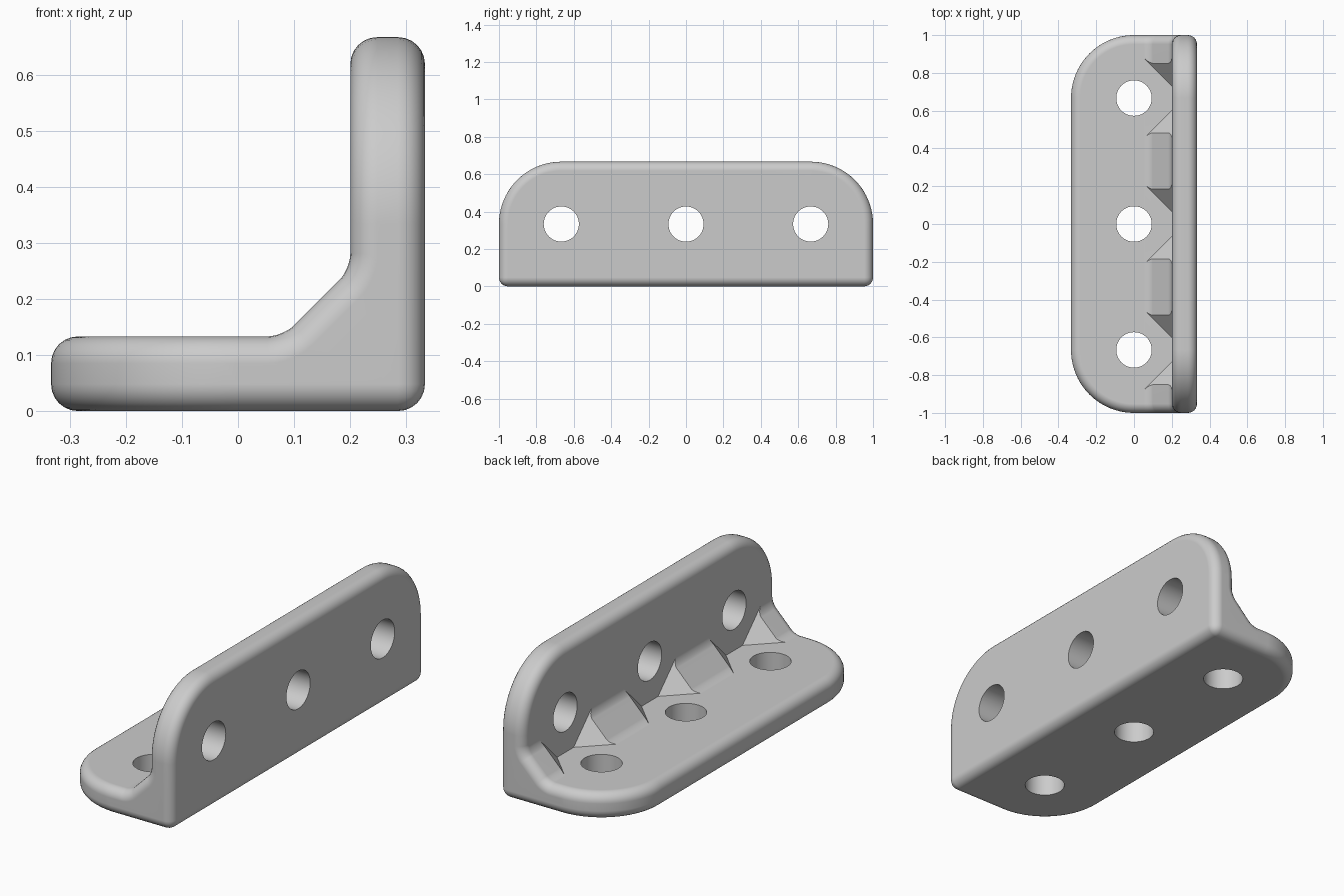
import bpy, bmesh, math
from mathutils import Matrix, Vector

if "Cube" in bpy.data.objects:
    bpy.data.objects.remove(bpy.data.objects["Cube"], do_unlink=True)

W = 1 / 3          # half depth, also flange corner radius
H = 2 / 3          # height
T = 0.133          # plate thickness
INNER = W - T      # inner wall plane
GUSSET = 0.12      # gusset leg length
HOLES = (-H, 0, H)

grey = bpy.data.materials.new("satin grey")
grey.use_nodes = True
grey.diffuse_color = (0.6, 0.6, 0.6, 1)
grey.node_tree.nodes["Principled BSDF"].inputs["Base Color"].default_value = (0.6, 0.6, 0.6, 1)


def make_object(name, bm):
    bmesh.ops.recalc_face_normals(bm, faces=bm.faces)
    mesh = bpy.data.meshes.new(name)
    bm.to_mesh(mesh)
    bm.free()
    mesh.materials.append(grey)
    obj = bpy.data.objects.new(name, mesh)
    bpy.context.collection.objects.link(obj)
    return obj


def bevel(bm, test, offset, segments):
    bmesh.ops.bevel(bm, geom=[e for e in bm.edges if test(e)], offset=offset,
                    segments=segments, profile=0.5, affect='EDGES', clamp_overlap=False)
    bmesh.ops.recalc_face_normals(bm, faces=bm.faces)


def middle(e):
    return (e.verts[0].co + e.verts[1].co) / 2


def along_y(e):
    return abs(e.verts[0].co.y - e.verts[1].co.y) > 1


# Angle profile with a sloping inside corner, extruded along its length
bm = bmesh.new()
profile = [(-W, 0), (W, 0), (W, H), (INNER, H), (INNER, T + GUSSET),
           (INNER - GUSSET, T), (-W, T)]
face = bm.faces.new([bm.verts.new((x, -1, z)) for x, z in profile])
new = bmesh.ops.extrude_face_region(bm, geom=[face])["geom"]
bmesh.ops.translate(bm, vec=(0, 2, 0), verts=[v for v in new if isinstance(v, bmesh.types.BMVert)])
bmesh.ops.recalc_face_normals(bm, faces=bm.faces)


def flange_corner(e):
    m = middle(e)
    return not along_y(e) and (abs(m.x + W) < 0.001 or abs(m.z - H) < 0.001)


def inside_corner(e):
    m = middle(e)
    return along_y(e) and ((abs(m.x - INNER) < 0.001 and m.z < H / 2)
                           or (abs(m.z - T) < 0.001 and m.x > 0))


# Large flange corners, inside fillets, then the soft outer rim
bevel(bm, flange_corner, W - 0.0005, 20)
bevel(bm, inside_corner, 0.028, 6)
bevel(bm, lambda e: e.calc_face_angle(0) > math.radians(60), 0.048, 6)
bracket = make_object("angle_bracket", bm)

cutters = []
for y in HOLES:
    # Screw holes through both flanges
    for centre, turn in (((0, y, T / 2), 0), ((W - T / 2, y, W), math.pi / 2)):
        bm = bmesh.new()
        bmesh.ops.create_cone(bm, cap_ends=True, segments=48, radius1=0.094, radius2=0.094,
                              depth=0.3, matrix=Matrix.Translation(centre) @ Matrix.Rotation(turn, 4, 'Y'))
        cutters.append(make_object("hole_cutter", bm))
    # Flared clearance that separates the gussets
    bm = bmesh.new()
    reach, gap, lift = 0.2, 0.065, 0.0004
    for side in (-1, 1):
        for dx, dz in ((0, 0), (reach, 0), (0, reach)):
            bm.verts.new(Vector((INNER - lift - dx, y + side * (gap + dx + dz), T + lift + dz)))
    bmesh.ops.convex_hull(bm, input=bm.verts)
    cutters.append(make_object("gusset_cutter", bm))

bpy.ops.object.select_all(action='DESELECT')
bpy.context.view_layer.objects.active = bracket
bracket.select_set(True)
for cutter in cutters:
    cutter.hide_render = True
    mod = bracket.modifiers.new("cut", 'BOOLEAN')
    mod.operation = 'DIFFERENCE'
    mod.solver = 'EXACT'
    mod.object = cutter
    bpy.ops.object.modifier_apply(modifier=mod.name)
    bpy.data.objects.remove(cutter, do_unlink=True)

bpy.ops.object.shade_smooth_by_angle(angle=math.radians(30))
weighted = bracket.modifiers.new("flat face normals", 'WEIGHTED_NORMAL')
weighted.keep_sharp = True
